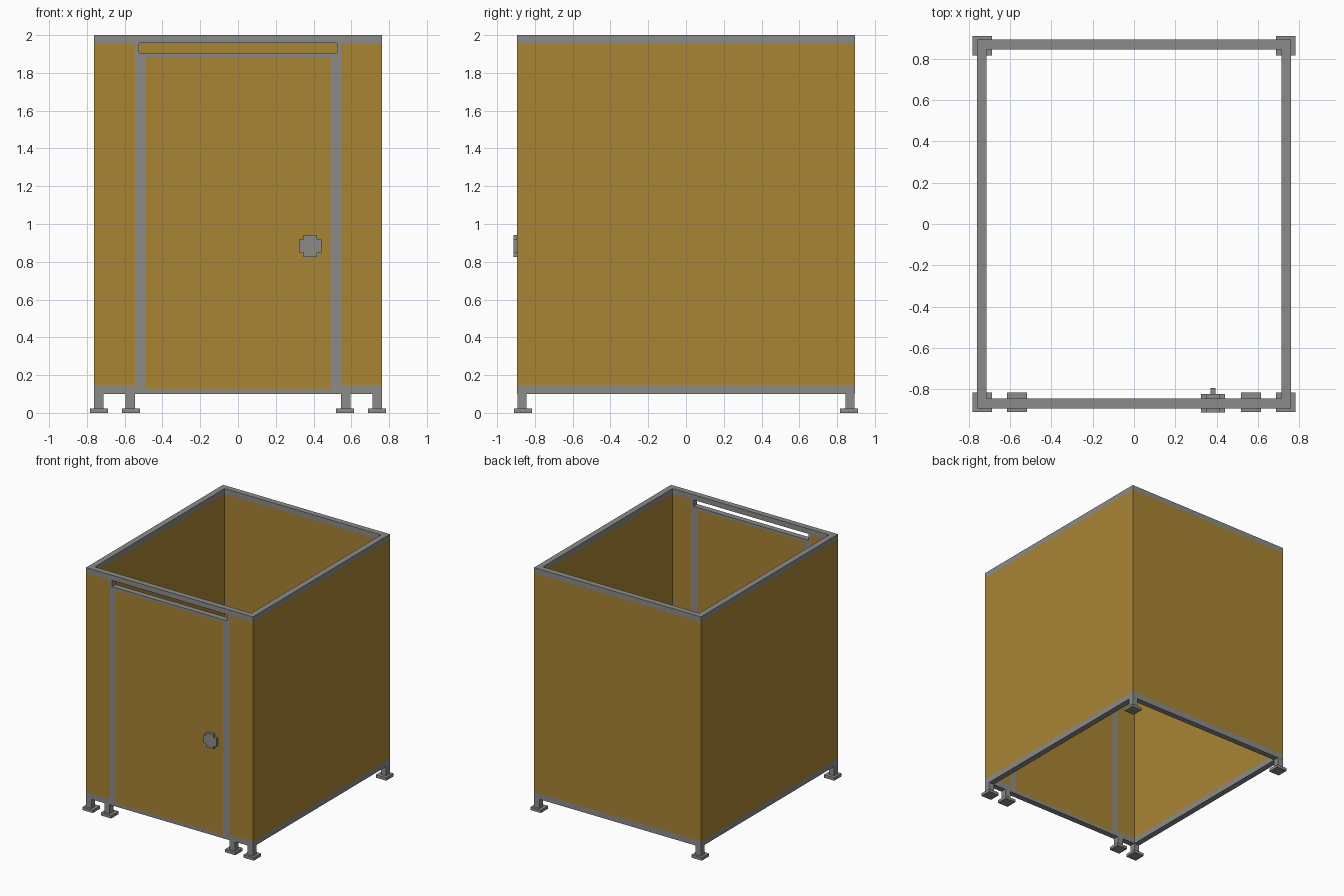
import bpy, bmesh
from mathutils import Vector

if "Cube" in bpy.data.objects:
    bpy.data.objects.remove(bpy.data.objects["Cube"])


def material(name, rgb):
    m = bpy.data.materials.new(name)
    m.diffuse_color = (*rgb, 1)
    m.use_nodes = True
    m.node_tree.nodes["Principled BSDF"].inputs["Base Color"].default_value = m.diffuse_color
    return m


METAL = material("grey metal", (0.26, 0.26, 0.255))
PANEL = material("ochre panel", (0.395, 0.232, 0.034))


def finish(name, bm, mats):
    me = bpy.data.meshes.new(name)
    bm.to_mesh(me)
    bm.free()
    for m in mats:
        me.materials.append(m)
    ob = bpy.data.objects.new(name, me)
    bpy.context.scene.collection.objects.link(ob)
    return ob


def box(name, x0, x1, y0, y1, z0, z1):
    bm = bmesh.new()
    bmesh.ops.create_cube(bm, size=1)
    for v in bm.verts:
        v.co = ((x0, x1)[v.co.x > 0], (y0, y1)[v.co.y > 0], (z0, z1)[v.co.z > 0])
    return finish(name, bm, [METAL])


# Wall grid: break lines of the frame, door and vent slot
W, D, T = 0.762, 0.894, 0.048
half = [0.49, 0.525, 0.545, W - T, W]
XS = [-x for x in reversed(half)] + half
YS = [-D, -D + T, D - T, D]
ZS = [0.10, 0.127, 0.148, 1.885, 1.905, 1.957, 2.0]
GRID = (XS, YS, ZS)


def owner(c):
    """Which wall fills this grid cell (None = empty)."""
    if any(i < 0 or i >= len(g) - 1 for i, g in zip(c, GRID)):
        return None
    x, y, z = [(g[i] + g[i + 1]) / 2 for i, g in zip(c, GRID)]
    if y < -D + T:
        slot = abs(x) < 0.525 and 1.905 < z < 1.957
        return None if slot else "front_wall_with_door"
    if y > D - T:
        return "back_wall"
    if abs(x) > W - T:
        return "right_wall" if x > 0 else "left_wall"
    return None


def is_panel(p, axis):
    """Ochre areas: wall panels between the rails, and the door leaf."""
    if axis == 2:
        return False
    between = 0.148 < p.z < 1.957
    if axis == 1 and p.y < 0:
        if abs(p.x) < 0.49:
            return 0.127 < p.z < 1.885
        return between and abs(p.x) > 0.545
    return between and abs(p.x) > 0.53 if p.y < -D + T else between


def wall(name):
    bm = bmesh.new()
    for i in range(len(XS) - 1):
        for j in range(len(YS) - 1):
            for k in range(len(ZS) - 1):
                c = [i, j, k]
                if owner(c) != name:
                    continue
                for a in range(3):
                    for s in (0, 1):
                        n = list(c)
                        n[a] += 2 * s - 1
                        if owner(n):
                            continue
                        b, d = (a + 1) % 3, (a + 2) % 3
                        pts = []
                        for u, v in ((0, 0), (1, 0), (1, 1), (0, 1)):
                            p = Vector()
                            p[a] = GRID[a][c[a] + s]
                            p[b] = GRID[b][c[b] + u]
                            p[d] = GRID[d][c[d] + v]
                            pts.append(p)
                        if not s:
                            pts.reverse()
                        f = bm.faces.new([bm.verts.new(p) for p in pts])
                        f.material_index = int(is_panel(sum(pts, Vector()) / 4, a))
    bmesh.ops.remove_doubles(bm, verts=bm.verts, dist=1e-4)
    finish(name, bm, [METAL, PANEL])


for n in ("front_wall_with_door", "back_wall", "right_wall", "left_wall"):
    wall(n)

# Legs with foot plates: four along the front, two at the back corners
for side, sn in ((-1, "left"), (1, "right")):
    for x, px, ys, label in ((0.737, 0.735, -1, "front_corner"),
                             (0.571, 0.567, -1, "door"),
                             (0.737, 0.735, 1, "back_corner")):
        x, px, y, py = side * x, side * px, ys * 0.869, ys * 0.864
        box(f"{sn}_{label}_leg", x - .025, x + .025, y - .024, y + .024, 0.024, 0.10)
        box(f"{sn}_{label}_foot", px - .0475, px + .0475, py - .0475, py + .0475, 0, 0.024)


# Door latch: notched plates on both faces, with a thumb turn inside
def latch_plate(name, y0, y1):
    cx, cz, r, q = 0.383, 0.884, 0.059, 0.035
    outline = [(q, r), (q, q), (r, q)]
    pts = []
    for _ in range(4):
        pts += outline
        outline = [(z, -x) for x, z in outline]
    bm = bmesh.new()
    f = bm.faces.new([bm.verts.new((cx + x, y0, cz + z)) for x, z in pts])
    ex = bmesh.ops.extrude_face_region(bm, geom=[f], use_keep_orig=True)
    for v in ex["geom"]:
        if isinstance(v, bmesh.types.BMVert):
            v.co.y = y1
    bmesh.ops.recalc_face_normals(bm, faces=bm.faces)
    finish(name, bm, [METAL])


latch_plate("outer_latch_plate", -D - 0.02, -D)
latch_plate("inner_latch_plate", -D + T, -D + T + 0.023)
box("latch_thumb_turn", 0.371, 0.395, -D + T + 0.023, -0.795, 0.849, 0.919)
